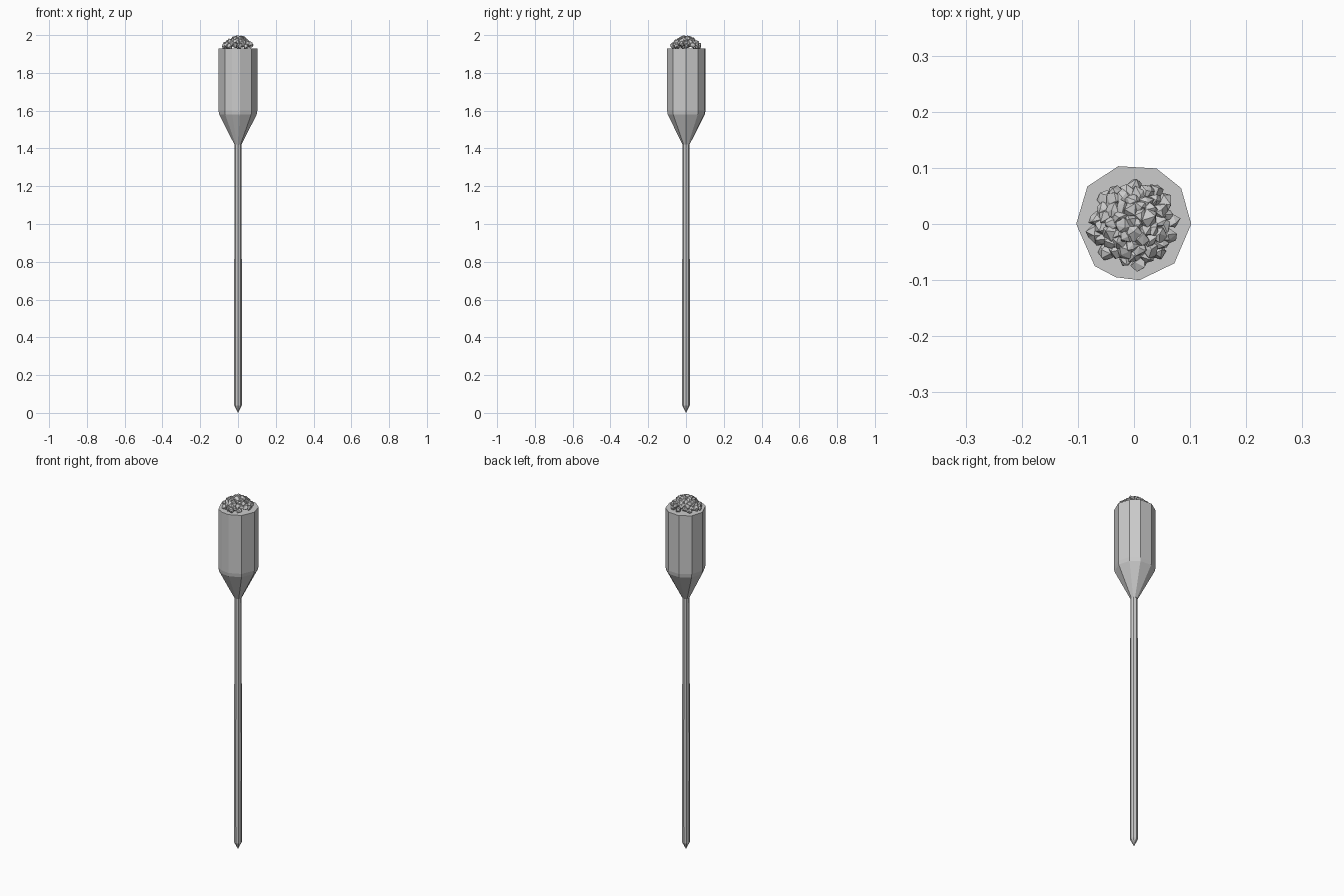
import bpy, bmesh, math, random
from mathutils import Vector, Matrix

if "Cube" in bpy.data.objects:
    bpy.data.objects.remove(bpy.data.objects["Cube"])

random.seed(4)


def make_object(name, bm):
    bmesh.ops.recalc_face_normals(bm, faces=bm.faces)
    mesh = bpy.data.meshes.new(name)
    bm.to_mesh(mesh)
    bm.free()
    ob = bpy.data.objects.new(name, mesh)
    bpy.context.collection.objects.link(ob)
    return ob


def loft(name, rings, tip=None):
    """Skin equal-length rings of points; close the top, and the bottom with a tip or cap."""
    bm = bmesh.new()
    loops = [[bm.verts.new(p) for p in ring] for ring in rings]
    n = len(loops[0])
    for a, b in zip(loops, loops[1:]):
        for i in range(n):
            j = (i + 1) % n
            bm.faces.new((a[i], a[j], b[j], b[i]))
    bm.faces.new(loops[-1])
    if tip:
        t = bm.verts.new(tip)
        for i in range(n):
            bm.faces.new((t, loops[0][(i + 1) % n], loops[0][i]))
    else:
        bm.faces.new(loops[0][::-1])
    return make_object(name, bm)


def ring(outline, scale, z):
    return [(x * scale, y * scale, z) for x, y in outline]


# Shaft: hand-cut stake with a short sharpened tip
octagon = [(math.cos(math.tau * i / 8), math.sin(math.tau * i / 8)) for i in range(8)]
loft("shaft", [ring(octagon, 0.020, 0.04), ring(octagon, 0.0205, 0.6),
               ring(octagon, 0.018, 1.43)], tip=(0, 0, 0))

# Head: uneven ten-sided cup with a funnel-shaped base
outline = [(0.102, 0.0), (0.084, 0.064), (0.04, 0.099), (-0.028, 0.103), (-0.083, 0.067),
           (-0.103, 0.0), (-0.07, -0.075), (-0.032, -0.095), (0.01, -0.10), (0.072, -0.070)]
loft("torch_head", [ring(outline, 0.18, 1.42), ring(outline, 0.97, 1.58),
                    ring(outline, 1.0, 1.60), ring(outline, 1.0, 1.93)])

# Coals: domed heap of small jagged lumps
bm = bmesh.new()
count = 60
for i in range(count):
    t = (i + 0.5) / count
    r = 0.071 * math.sqrt(t)
    a = i * 2.39996
    z = 1.94 + 0.044 * (1 - t) + random.uniform(-0.003, 0.003)
    turn = Matrix.Rotation(random.uniform(0, 6.28), 4, Vector((random.random(), random.random(), 1)))
    lump = bmesh.ops.create_icosphere(
        bm, subdivisions=1, radius=random.uniform(0.013, 0.017),
        matrix=Matrix.Translation((r * math.cos(a), r * math.sin(a), z)) @ turn)
    for v in lump["verts"]:
        v.co += Vector([random.uniform(-0.004, 0.004) for _ in range(3)])
# Fit the heap to its overall height
top = max(v.co.z for v in bm.verts)
for v in bm.verts:
    v.co.z = 1.93 + (v.co.z - 1.93) * 0.07 / (top - 1.93)
make_object("coals", bm)
